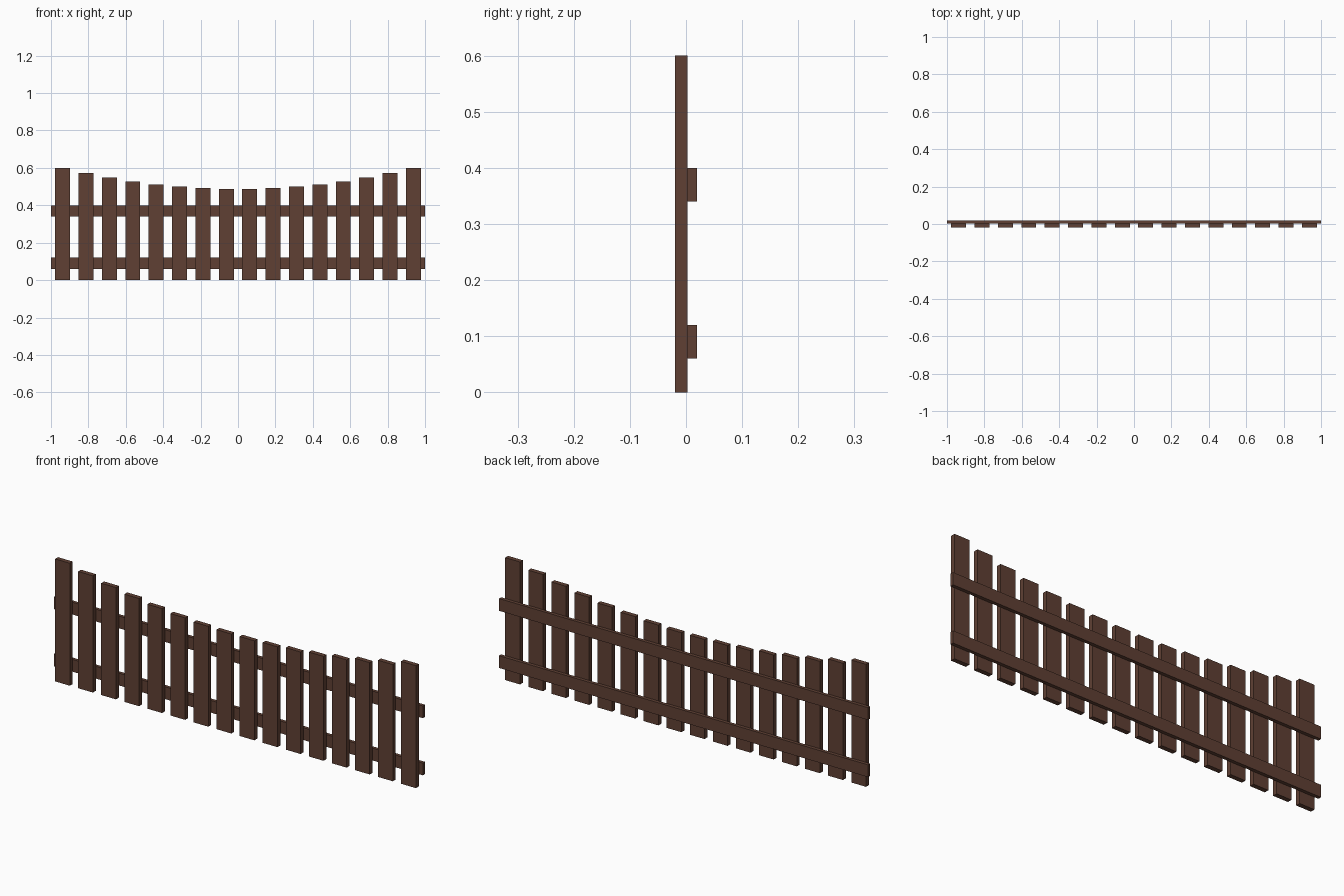
import bpy

if "Cube" in bpy.data.objects:
    bpy.data.objects.remove(bpy.data.objects["Cube"])

wood = bpy.data.materials.new("brown wood")
wood.diffuse_color = (0.117, 0.051, 0.034, 1.0)
wood.use_nodes = True
wood.node_tree.nodes["Principled BSDF"].inputs["Base Color"].default_value = wood.diffuse_color


def box(name, x0, x1, y0, y1, z0, z1):
    bpy.ops.mesh.primitive_cube_add(size=1, location=((x0 + x1) / 2, (y0 + y1) / 2, (z0 + z1) / 2))
    ob = bpy.context.object
    ob.name = name
    ob.scale = (x1 - x0, y1 - y0, z1 - z0)
    bpy.ops.object.transform_apply(location=False, rotation=False, scale=True)
    ob.data.materials.append(wood)
    return ob


# Pickets: 16 upright boards whose tops follow a shallow dip
COUNT, END_X, WIDTH = 16, 0.938, 0.08
for i in range(COUNT):
    x = -END_X + 2 * END_X * i / (COUNT - 1)
    top = 0.487 + 0.113 * (x / END_X) ** 2
    box(f"picket_{i + 1}", x - WIDTH / 2, x + WIDTH / 2, -0.0195, 0.003, 0, top)

# Two horizontal rails along the back
for name, z in (("lower_rail", 0.06), ("upper_rail", 0.34)):
    box(name, -1, 1, 0.003, 0.0195, z, z + 0.06)
